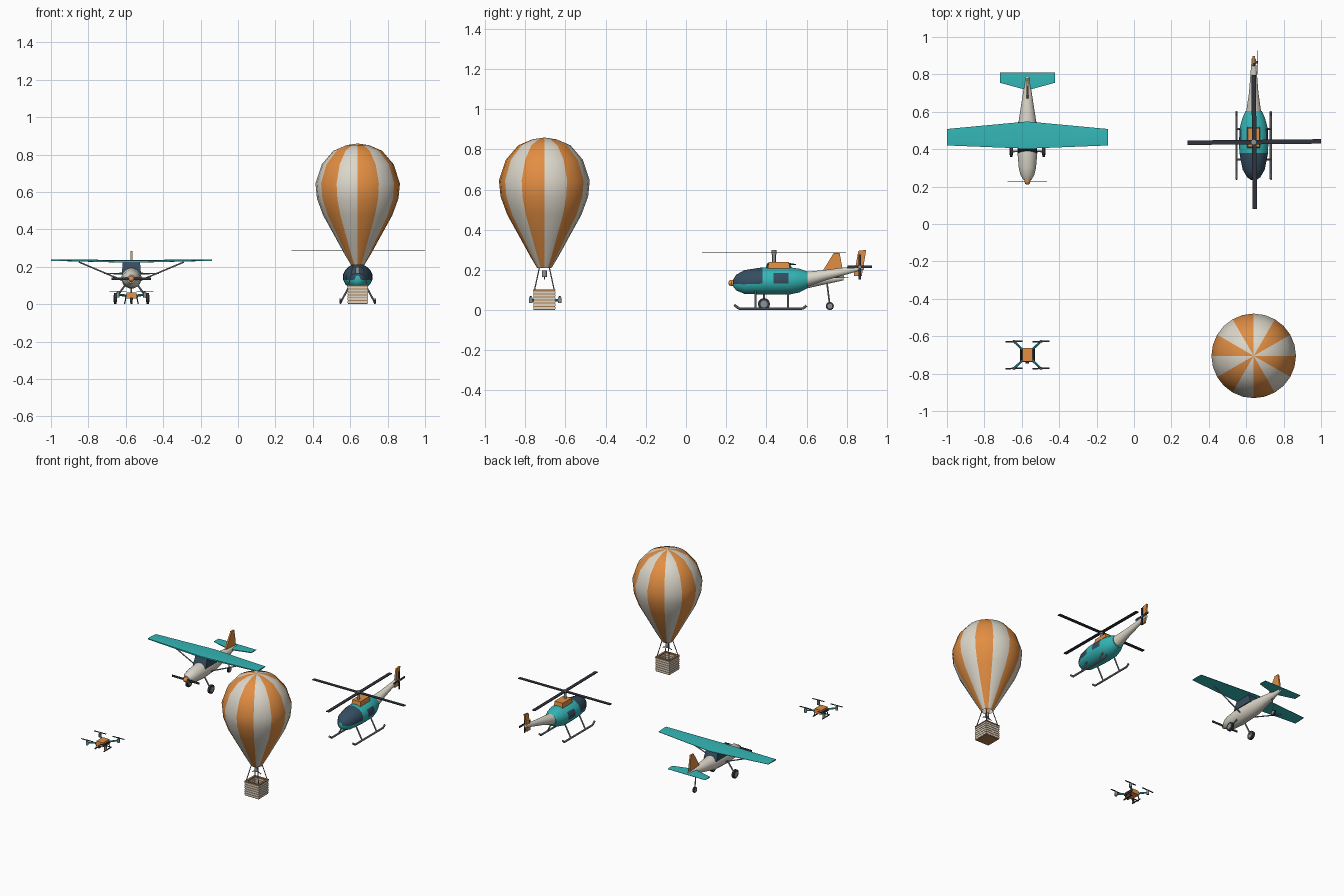
import bpy, bmesh
from math import sin, cos, pi, radians
from mathutils import Vector

cube = bpy.data.objects.get("Cube")
if cube:
    bpy.data.objects.remove(cube, do_unlink=True)


def material(name, r, g, b):
    m = bpy.data.materials.new(name)
    m.use_nodes = True
    m.diffuse_color = (r, g, b, 1)
    m.node_tree.nodes["Principled BSDF"].inputs["Base Color"].default_value = (r, g, b, 1)
    return m


TEAL = material("teal", .035, .47, .47)
ORANGE = material("orange", .76, .27, .055)
CREAM = material("cream", .72, .68, .59)
WICKER = material("wicker brown", .42, .20, .075)
GLASS = material("navy glass", .035, .075, .12)
DARK = material("charcoal", .03, .033, .045)
GREY = material("grey metal", .27, .29, .31)


def finish(name, bm, mats, rule=None, smooth=True):
    bmesh.ops.recalc_face_normals(bm, faces=bm.faces)
    if rule:
        for f in bm.faces:
            f.material_index = rule(f.calc_center_median())
    mesh = bpy.data.meshes.new(name)
    bm.to_mesh(mesh)
    bm.free()
    for m in mats if isinstance(mats, list) else [mats]:
        mesh.materials.append(m)
    ob = bpy.data.objects.new(name, mesh)
    bpy.context.scene.collection.objects.link(ob)
    if smooth:
        bpy.ops.object.select_all(action='DESELECT')
        ob.select_set(True)
        bpy.context.view_layer.objects.active = ob
        bpy.ops.object.shade_smooth_by_angle(angle=radians(40))


def loft(name, sections, mats, rule=None, smooth=True):
    """Skin a list of equal-length closed sections and cap both ends."""
    bm = bmesh.new()
    rings = [[bm.verts.new(p) for p in s] for s in sections]
    n = len(rings[0])
    for a, b in zip(rings, rings[1:]):
        for i in range(n):
            j = (i + 1) % n
            bm.faces.new((a[i], a[j], b[j], b[i]))
    bm.faces.new(rings[0])
    bm.faces.new(rings[-1])
    finish(name, bm, mats, rule, smooth)


def hull(name, cx, stations, mats, rule=None, n=16):
    """Body along y from (y, centre z, half width, half height) stations."""
    angles = [2 * pi * (i + .5) / n for i in range(n)]
    loft(name, [[(cx + w * cos(a), y, z + h * sin(a)) for a in angles]
                for y, z, w, h in stations], mats, rule)


def box(name, centre, size, mat, top=1.0):
    x, y, z = centre
    a, b, c = (s / 2 for s in size)
    corners = ((-a, -b), (a, -b), (a, b), (-a, b))
    loft(name, [[(x + u * k, y + v * k, z + h) for u, v in corners]
                for h, k in ((-c, 1), (c, top))], mat, smooth=False)


def rod(name, p, q, r, mat, n=8):
    p, q = Vector(p), Vector(q)
    turn = (q - p).to_track_quat('Z', 'Y')
    loft(name, [[e + turn @ Vector((r * cos(2 * pi * i / n), r * sin(2 * pi * i / n), 0))
                 for i in range(n)] for e in (p, q)], mat)


def fin(name, cx, outline, thick, mat):
    loft(name, [[(cx + s * thick / 2, y, z) for y, z in outline] for s in (-1, 1)],
         mat, smooth=False)


def blade(name, hub, direction, length, width, mat, face=(0, 0, 1), thick=.004):
    """Flat rotor blade from the hub, lying square to the face axis."""
    d = Vector(direction).normalized()
    side = d.cross(Vector(face)) * width / 2
    up = Vector(face) * thick / 2
    loft(name, [[Vector(hub) + d * l + a * side + b * up
                 for a, b in ((-1, -1), (1, -1), (1, 1), (-1, 1))]
                for l in (.003, length)], mat, smooth=False)


def wheel(name, c, r, width):
    for part, radius, w, m in (("tyre", r, width, DARK), ("hub", r * .6, width + .004, GREY)):
        rod(name + "_" + part, (c[0] - w / 2, c[1], c[2]), (c[0] + w / 2, c[1], c[2]), radius, m, 16)


def wing(name, stations, mat):
    """Blunt-nosed surface from (x, front y, rear y, z, thickness) stations."""
    foil = ((0, -.3), (0, .3), (.35, .5), (1, .1), (1, -.1), (.35, -.35))
    loft(name, [[(x, f + (r - f) * u, z + t * v) for u, v in foil]
                for x, f, r, z, t in stations], mat)


# ---------- Light aeroplane ----------
PX = -.57
hull("plane_fuselage", PX, [(.236, .135, .022, .022), (.26, .135, .037, .037), (.30, .136, .047, .047),
                            (.38, .138, .054, .055), (.53, .142, .051, .051), (.65, .15, .032, .032),
                            (.785, .16, .011, .012)], CREAM)
loft("plane_cabin", [[(PX + a * w, y, z) for a, y in ((-1, f), (1, f), (1, r), (-1, r))]
                     for w, f, r, z in ((.051, .38, .545, .165), (.046, .402, .52, .226))], GLASS, smooth=False)
wing("plane_wing", [(PX - .431, .42, .508, .235, .010), (PX, .403, .548, .227, .017),
                    (PX + .431, .42, .508, .235, .010)], TEAL)
wing("plane_tailplane", [(PX - .147, .755, .81, .163, .008), (PX, .715, .81, .163, .011),
                         (PX + .147, .755, .81, .163, .008)], TEAL)
fin("plane_fin", PX, ((.665, .17), (.775, .16), (.78, .2), (.765, .283), (.735, .283)), .011, ORANGE)
hull("plane_spinner", PX, [(.211, .135, .005, .005), (.215, .135, .012, .012), (.225, .135, .016, .016),
                           (.24, .135, .016, .016)], ORANGE, n=12)
for s in (-1, 1):
    blade("plane_propeller_blade", (PX, .228, .135), (s, 0, 0), .105, .014, DARK, (0, 1, 0))
    rod("plane_wing_strut", (PX + s * .05, .44, .128), (PX + s * .28, .46, .225), .004, GREY)
    rod("plane_gear_leg", (PX + s * .035, .39, .1), (PX + s * .085, .388, .03), .005, GREY)
    wheel("plane_main_wheel", (PX + s * .087, .388, .03), .03, .014)
rod("plane_tail_strut", (PX, .70, .15), (PX, .716, .022), .004, GREY)
wheel("plane_tail_wheel", (PX, .716, .02), .02, .010)

# ---------- Helicopter ----------
HX = .64


def cabin_colour(c):
    windscreen = .237 < c.y < .38 and c.z > .13
    side_window = .435 < c.y < .51 and .13 < c.z < .186
    return 1 if windscreen or side_window else 0


hull("helicopter_body", HX, [(.235, .135, .014, .018), (.25, .137, .036, .04), (.29, .14, .06, .06),
                             (.38, .145, .078, .069), (.435, .145, .08, .07), (.51, .145, .077, .07),
                             (.565, .147, .062, .06), (.605, .15, .044, .042)], [TEAL, GLASS], cabin_colour)
hull("helicopter_tail_boom", HX, [(.585, .15, .043, .04), (.70, .175, .026, .026), (.885, .213, .011, .012)], CREAM)
box("helicopter_engine", (HX, .462, .221), (.07, .112, .036), ORANGE, .9)
fin("helicopter_tail_fin", HX, ((.835, .17), (.875, .17), (.897, .3), (.858, .295)), .012, ORANGE)

# Main and tail rotors
HUB = (HX + .003, .438, .288)
rod("helicopter_mast", (HX, .438, .23), (HX, .438, .298), .009, GREY, 12)
rod("helicopter_rotor_hub", (HX, .438, .276), (HX, .438, .298), .013, GREY, 12)
rod("helicopter_tail_hub", (HX, .865, .215), (HX + .022, .865, .215), .007, GREY)
for k in range(4):
    a = k * pi / 2 + .01
    blade("helicopter_main_blade", HUB, (cos(a), sin(a), 0), .358, .024, DARK)
    blade("helicopter_tail_blade", (HX + .019, .865, .215), (0, cos(a), sin(a)), .062, .013, DARK, (1, 0, 0))

# Skids with upturned ends
for s in (-1, 1):
    x = HX + s * .092
    path = ((.24, .026), (.265, .007), (.58, .007), (.60, .022))
    for (y1, z1), (y2, z2) in zip(path, path[1:]):
        rod("helicopter_skid", (x, y1, z1), (x, y2, z2), .0065, GREY)
    for y in (.345, .508):
        rod("helicopter_skid_leg", (HX + s * .045, y, .095), (x, y, .008), .005, GREY)

# ---------- Hot air balloon ----------
BX, BY = .64, -.705
PROFILE = ((.036, .21), (.072, .27), (.113, .345), (.185, .475), (.218, .565), (.226, .645),
           (.192, .748), (.13, .82), (.06, .85))
GORES = 12
bm = bmesh.new()
rings = [[bm.verts.new((BX + r * cos(pi * i / GORES), BY + r * sin(pi * i / GORES), z))
          for i in range(2 * GORES)] for r, z in PROFILE]
crown = bm.verts.new((BX, BY, .859))
for i in range(2 * GORES):
    j = (i + 1) % (2 * GORES)
    strip = [bm.faces.new((a[i], a[j], b[j], b[i])) for a, b in zip(rings, rings[1:])]
    strip.append(bm.faces.new((rings[-1][i], rings[-1][j], crown)))
    for f in strip:
        f.material_index = (i // 2) % 2
finish("balloon_envelope", bm, [CREAM, ORANGE])

# Basket: hollow woven box with raised bands, rim and ropes
H = .049
box("basket_floor", (BX, BY, .006), (.1, .1, .012), WICKER)
for sx, sy in ((1, 0), (-1, 0), (0, 1), (0, -1)):
    wall = (BX + sx * H, BY + sy * H)
    size = (.008 if sx else .106, .008 if sy else .106)
    box("basket_wall", (*wall, .05), (*size, .1), WICKER)
    box("basket_rim", (*wall, .1), (size[0] + .006, size[1] + .006, .007), WICKER)
    for k in range(6):
        box("basket_band", (*wall, .011 + k * .0155), (size[0] + .004, size[1] + .004, .0105), CREAM)
for sx in (-1, 1):
    for sy in (-1, 1):
        rod("basket_rope", (BX + sx * H, BY + sy * H, .1), (BX + sx * .024, BY + sy * .024, .215), .003, GREY, 6)
    rod("burner_support", (BX + sx * .035, BY, .155), (BX, BY, .17), .003, GREY, 6)
rod("burner", (BX, BY, .165), (BX, BY, .198), .013, GREY, 12)

# ---------- Quadcopter drone ----------
DX, DY = -.57, -.70
box("drone_body", (DX, DY, .046), (.056, .076, .03), ORANGE, .94)
rod("drone_camera", (DX, DY - .032, .028), (DX, DY - .046, .028), .009, DARK, 10)
for sx in (-1, 1):
    box("drone_side_rail", (DX + sx * .031, DY, .042), (.007, .074, .014), DARK)
    rod("drone_landing_bar", (DX + sx * .036, DY - .038, .004), (DX + sx * .036, DY + .038, .004), .004, DARK, 6)
    for sy in (-1, 1):
        x, y = DX + sx * .072, DY + sy * .072
        rod("drone_arm", (DX + sx * .025, DY + sy * .028, .046), (x, y, .05), .006, TEAL)
        rod("drone_motor", (x, y, .036), (x, y, .062), .009, GREY, 10)
        rod("drone_shaft", (x, y, .06), (x, y, .071), .004, GREY)
        for d in (-1, 1):
            blade("drone_blade", (x, y, .068), (d, .04 * d, 0), .045, .008, DARK, thick=.003)
        rod("drone_leg", (DX + sx * .028, DY + sy * .024, .04), (DX + sx * .036, DY + sy * .028, .005), .003, DARK, 6)
